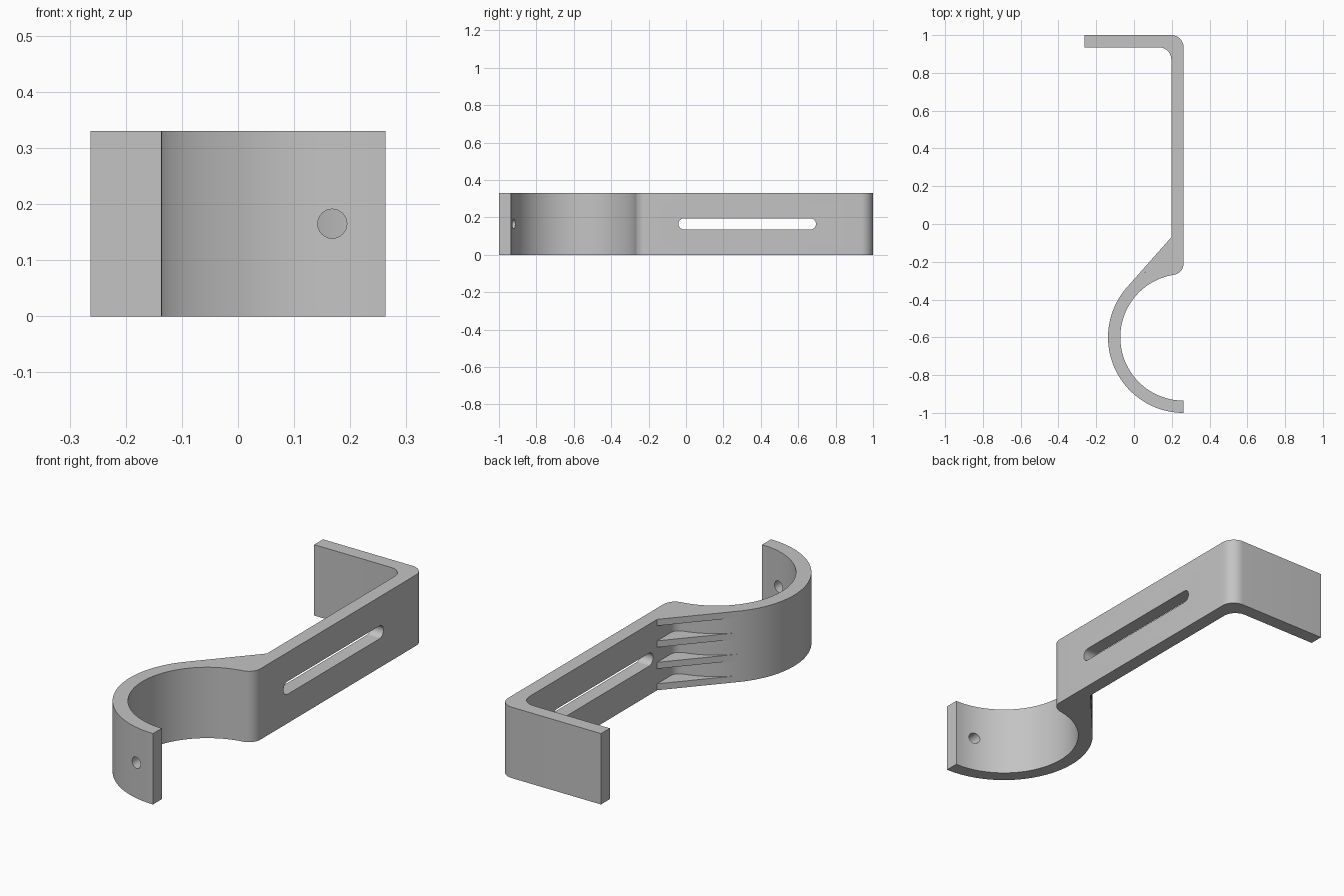
import bpy, bmesh
from math import radians, degrees, cos, sin, acos, atan2, sqrt, hypot

if "Cube" in bpy.data.objects:
    bpy.data.objects.remove(bpy.data.objects["Cube"])

HEIGHT, HALF, T = 0.33, 0.2625, 0.065      # band height, half width, wall thickness
CY, R = -0.6, 0.4                          # clamp ring centre and outer radius
RI = R - T
WALL = HALF - T                            # inner face of the straight strip
MID = HEIGHT / 2

grey = bpy.data.materials.new("plain_grey")
grey.use_nodes = True
grey.diffuse_color = (0.55, 0.55, 0.55, 1)
grey.node_tree.nodes["Principled BSDF"].inputs["Base Color"].default_value = (0.55, 0.55, 0.55, 1)


def arc(cx, cy, r, start, end, n):
    """Points on an arc, angles in degrees."""
    angles = [radians(start + (end - start) * i / n) for i in range(n + 1)]
    return [(cx + r * cos(a), cy + r * sin(a)) for a in angles]


def prism(name, points, low, high, place=lambda u, v, w: (u, v, w)):
    """Extrude a flat outline from low to high along the third axis."""
    bm = bmesh.new()
    face = bm.faces.new([bm.verts.new(place(u, v, low)) for u, v in points])
    top = bmesh.ops.extrude_face_region(bm, geom=[face])
    a, b = place(0, 0, low), place(0, 0, high)
    bmesh.ops.translate(bm, vec=[q - p for p, q in zip(a, b)],
                        verts=[e for e in top["geom"] if isinstance(e, bmesh.types.BMVert)])
    bmesh.ops.recalc_face_normals(bm, faces=bm.faces)
    mesh = bpy.data.meshes.new(name)
    bm.to_mesh(mesh)
    bm.free()
    obj = bpy.data.objects.new(name, mesh)
    bpy.context.collection.objects.link(obj)
    mesh.materials.append(grey)
    return obj


def smooth(obj):
    bpy.ops.object.select_all(action="DESELECT")
    obj.select_set(True)
    bpy.context.view_layer.objects.active = obj
    bpy.ops.object.shade_smooth_by_angle(angle=radians(30))


# Blend between the ring's outside and the strip
F = 0.045
fx = WALL - F
fy = CY + sqrt((R + F) ** 2 - (fx - HALF) ** 2)
blend = degrees(atan2(fy - CY, fx - HALF))
fillet = arc(fx, fy, F, blend - 180, 0, 8)

# Rounded lip where the ring's inside meets the strip
C = 0.06
lx = HALF - C
ly = CY + sqrt((RI + C) ** 2 - C ** 2)
lip = degrees(atan2(ly - CY, lx - HALF))

# Bent band: ring, strip and hooked end in one outline
outline = (
    arc(HALF, CY, RI, 270, lip, 56)
    + arc(lx, ly, C, lip - 180, 0, 10)[1:]
    + arc(HALF - T, 1 - T, T, 0, 90, 10)
    + [(-HALF, 1), (-HALF, 1 - T)]
    + arc(WALL - T, 1 - 2 * T, T, 90, 0, 10)
    + fillet[::-1]
    + arc(HALF, CY, R, blend, 270, 56)[1:]
)
band = prism("bent_band", outline, 0, HEIGHT)

# Long slot through the strip and round hole through the ring's end
S = 0.03
slot = prism("slot_cutter",
             arc(0.665, MID, S, -90, 90, 16) + arc(-0.01, MID, S, 90, 270, 16),
             0.1, 0.4, lambda u, v, w: (w, u, v))
hole = prism("hole_cutter", arc(0.168, MID, 0.026, 0, 360, 32)[:-1],
             -1.1, -0.8, lambda u, v, w: (u, w, v))
for cutter in (slot, hole):
    mod = band.modifiers.new(cutter.name, "BOOLEAN")
    mod.operation, mod.solver, mod.object = "DIFFERENCE", "EXACT", cutter
    bpy.context.view_layer.objects.active = band
    bpy.ops.object.modifier_apply(modifier=mod.name)
    bpy.data.objects.remove(cutter)
smooth(band)

# Four stiffening ribs, each tangent to the ring
rib_y = -0.07
dx, dy = WALL - HALF, rib_y - CY
tangent = degrees(atan2(dy, dx) + acos(R / hypot(dx, dy)))
rib_outline = [(WALL, rib_y)] + arc(HALF, CY, R, tangent, blend, 14) + fillet[1:]
for i in range(4):
    smooth(prism(f"stiffening_rib_{i + 1}", rib_outline, i * 0.1, i * 0.1 + 0.03))
